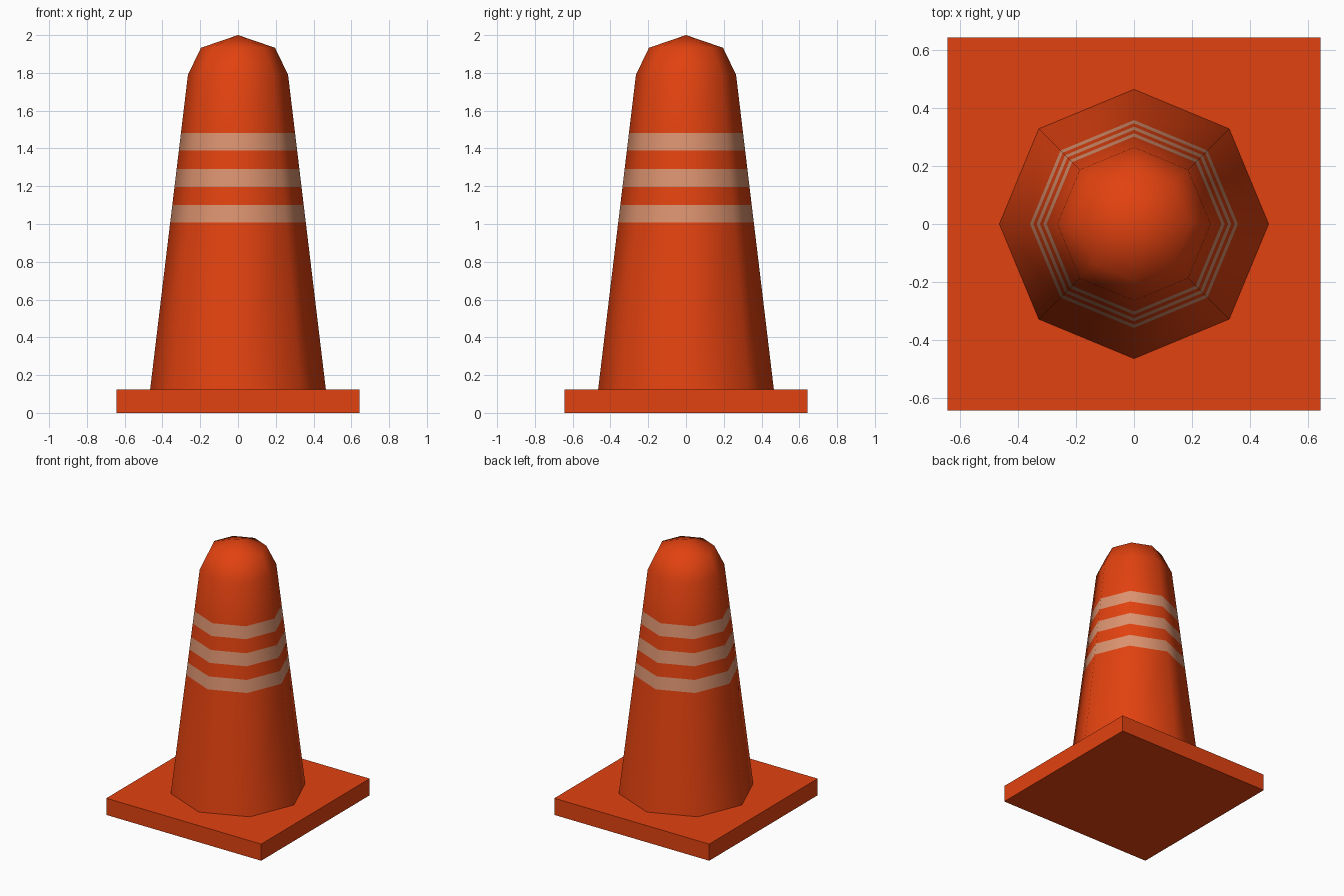
import bpy, bmesh, math

if "Cube" in bpy.data.objects:
    bpy.data.objects.remove(bpy.data.objects["Cube"])

def material(name, rgb):
    m = bpy.data.materials.new(name)
    m.diffuse_color = (*rgb, 1)
    m.use_nodes = True
    m.node_tree.nodes["Principled BSDF"].inputs["Base Color"].default_value = m.diffuse_color
    return m

orange = material("safety_orange", (0.76, 0.054, 0.005))
pale = material("pale_reflective", (0.71, 0.29, 0.16))

def add_object(name, bm, mats):
    bmesh.ops.recalc_face_normals(bm, faces=bm.faces)
    me = bpy.data.meshes.new(name)
    bm.to_mesh(me)
    bm.free()
    for m in mats:
        me.materials.append(m)
    ob = bpy.data.objects.new(name, me)
    bpy.context.collection.objects.link(ob)
    return ob

# Square base slab
SIDE, BASE_H = 1.288, 0.125
bm = bmesh.new()
bmesh.ops.create_cube(bm, size=1)
for v in bm.verts:
    v.co = (v.co.x * SIDE, v.co.y * SIDE, (v.co.z + 0.5) * BASE_H)
add_object("base_slab", bm, [orange])

# Eight-sided cone body with stripe bands cut in, rounded cap on top
SHOULDER = 1.79
STRIPES = [(1.007, 1.100), (1.197, 1.290), (1.390, 1.482)]

def radius(z):
    return 0.465 - 0.2 * (z - BASE_H) / (SHOULDER - BASE_H)

heights = [BASE_H] + [z for s in STRIPES for z in s] + [SHOULDER]
profile = [(radius(z), z) for z in heights] + [(0.196, 1.933)]

bm = bmesh.new()
rings = [[bm.verts.new((r * math.cos(i * math.pi / 4), r * math.sin(i * math.pi / 4), z))
          for i in range(8)] for r, z in profile]
apex = bm.verts.new((0, 0, 2.0))
for low, high in zip(rings, rings[1:]):
    for i in range(8):
        j = (i + 1) % 8
        bm.faces.new((low[i], low[j], high[j], high[i]))
for i in range(8):
    bm.faces.new((rings[-1][i], rings[-1][(i + 1) % 8], apex))

# Stripe colour by height, smooth shading all round
for f in bm.faces:
    f.smooth = True
    z = f.calc_center_median().z
    f.material_index = int(any(a < z < b for a, b in STRIPES))
add_object("cone_body", bm, [orange, pale])
